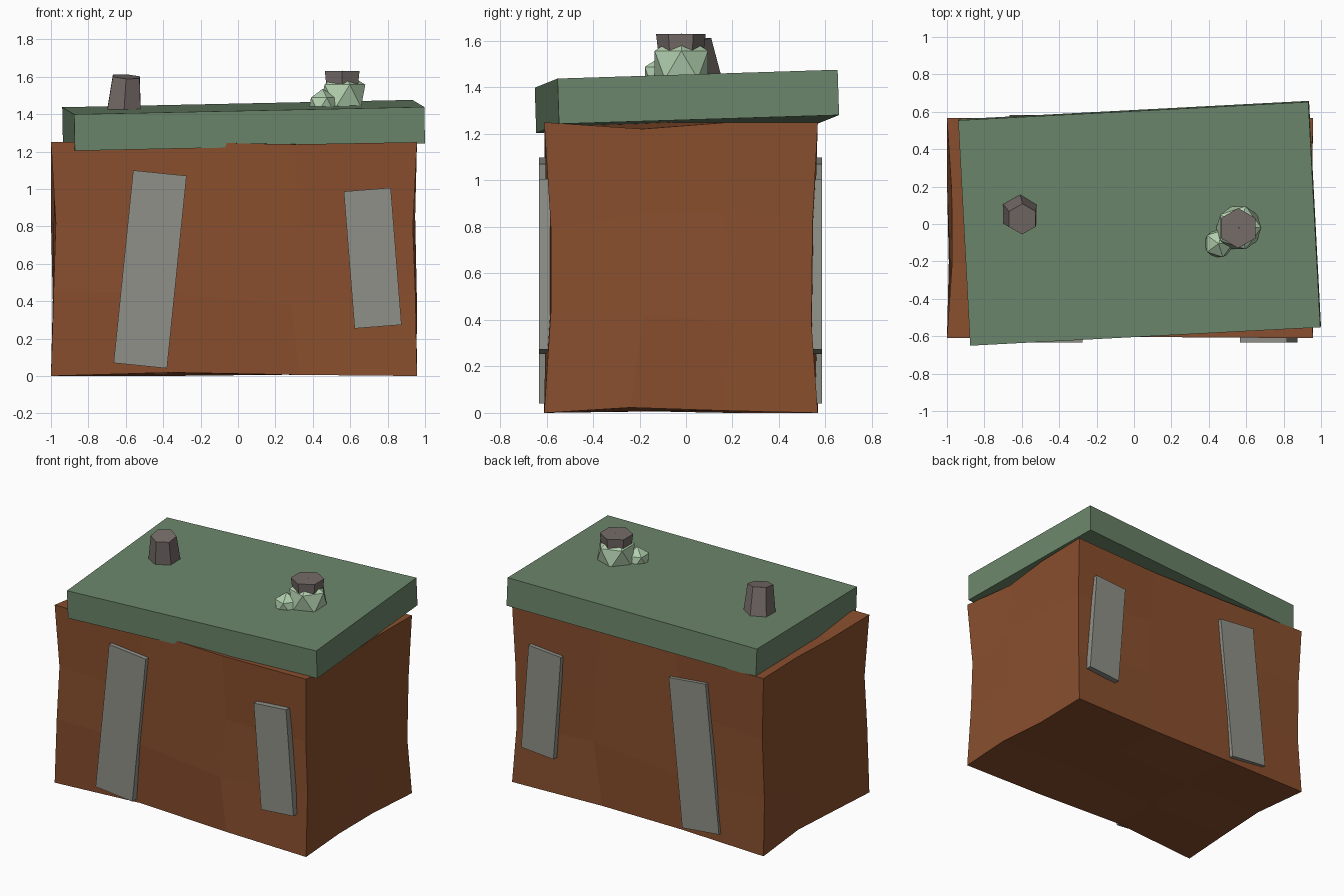
import bpy, bmesh, random
from math import radians
from mathutils import Vector, Euler, Matrix

if "Cube" in bpy.data.objects:
    bpy.data.objects.remove(bpy.data.objects["Cube"])

random.seed(4)


def material(name, rgb):
    m = bpy.data.materials.new(name)
    m.diffuse_color = (*rgb, 1)
    m.use_nodes = True
    m.node_tree.nodes["Principled BSDF"].inputs["Base Color"].default_value = m.diffuse_color
    return m


BROWN = material("brown", (0.25, 0.078, 0.027))
GREEN = material("green", (0.15, 0.24, 0.145))
MINT = material("mint", (0.44, 0.62, 0.42))
STONE = material("stone", (0.18, 0.15, 0.14))
GREY = material("plank_grey", (0.28, 0.28, 0.25))


def finish(name, bm, mat, loc=(0, 0, 0), rot=(0, 0, 0)):
    me = bpy.data.meshes.new(name)
    bm.to_mesh(me)
    bm.free()
    me.materials.append(mat)
    ob = bpy.data.objects.new(name, me)
    ob.location = loc
    ob.rotation_euler = [radians(a) for a in rot]
    bpy.context.collection.objects.link(ob)
    return ob


def box(name, size, loc, rot, mat):
    bm = bmesh.new()
    bmesh.ops.create_cube(bm, size=1)
    bmesh.ops.scale(bm, vec=size, verts=bm.verts)
    return finish(name, bm, mat, loc, rot)


# Body: gridded box, non-corner points pushed slightly inward for a rough look
lo, hi = Vector((-1.0, -0.61, 0.0)), Vector((0.957, 0.567, 1.25))
bm = bmesh.new()
bmesh.ops.create_cube(bm, size=2)
bmesh.ops.subdivide_edges(bm, edges=bm.edges[:], cuts=2, use_grid_fill=True)
for v in bm.verts:
    outer = [abs(c) > 0.99 for c in v.co]
    amount = (0, 0.015, 0.03, 0)[sum(outer)]
    p = Vector([lo[i] + (hi[i] - lo[i]) * (v.co[i] + 1) / 2 for i in range(3)])
    for i in range(3):
        if outer[i]:
            p[i] -= (1 if v.co[i] > 0 else -1) * random.uniform(0, amount)
        else:
            p[i] += random.uniform(-0.04, 0.04)
    v.co = p
finish("body", bm, BROWN)

# Roof slab, a little crooked
box("roof", (1.875, 1.207, 0.195), (0.03, 0.004, 1.34), (1.8, -1.2, 3.0), GREEN)

# Planks on the front, repeated on the back: x, z, width, height, lean
planks = {"long_plank": (-0.47, 0.57, 0.287, 1.035, 5.8),
          "short_plank": (0.72, 0.63, 0.252, 0.735, -4.5)}
for name, (x, z, w, h, lean) in planks.items():
    for side, y in (("front", -0.605), ("back", 0.556)):
        box(f"{side}_{name}", (w, 0.056, h), (x, y, z), (0, lean, 0), GREY)


# Six-sided chimneys: one leaning, one flaring upward
def chimney(name, r_bottom, r_top, loc, rot):
    bm = bmesh.new()
    bmesh.ops.create_cone(bm, cap_ends=True, segments=6, radius1=r_bottom,
                          radius2=r_top, depth=0.2)
    finish(name, bm, STONE, loc, rot)


chimney("left_chimney", 0.105, 0.083, (-0.604, 0.041, 1.502), (8.5, 3.8, 0))
chimney("right_chimney", 0.083, 0.107, (0.557, -0.022, 1.53), (0, 0, 0))

# Faceted bushes around the right chimney
for name, r, loc in (("large_bush", 0.135, (0.56, -0.02, 1.497)),
                     ("small_bush", 0.085, (0.452, -0.105, 1.45))):
    bm = bmesh.new()
    bmesh.ops.create_icosphere(bm, subdivisions=1, radius=r)
    finish(name, bm, MINT, loc)
